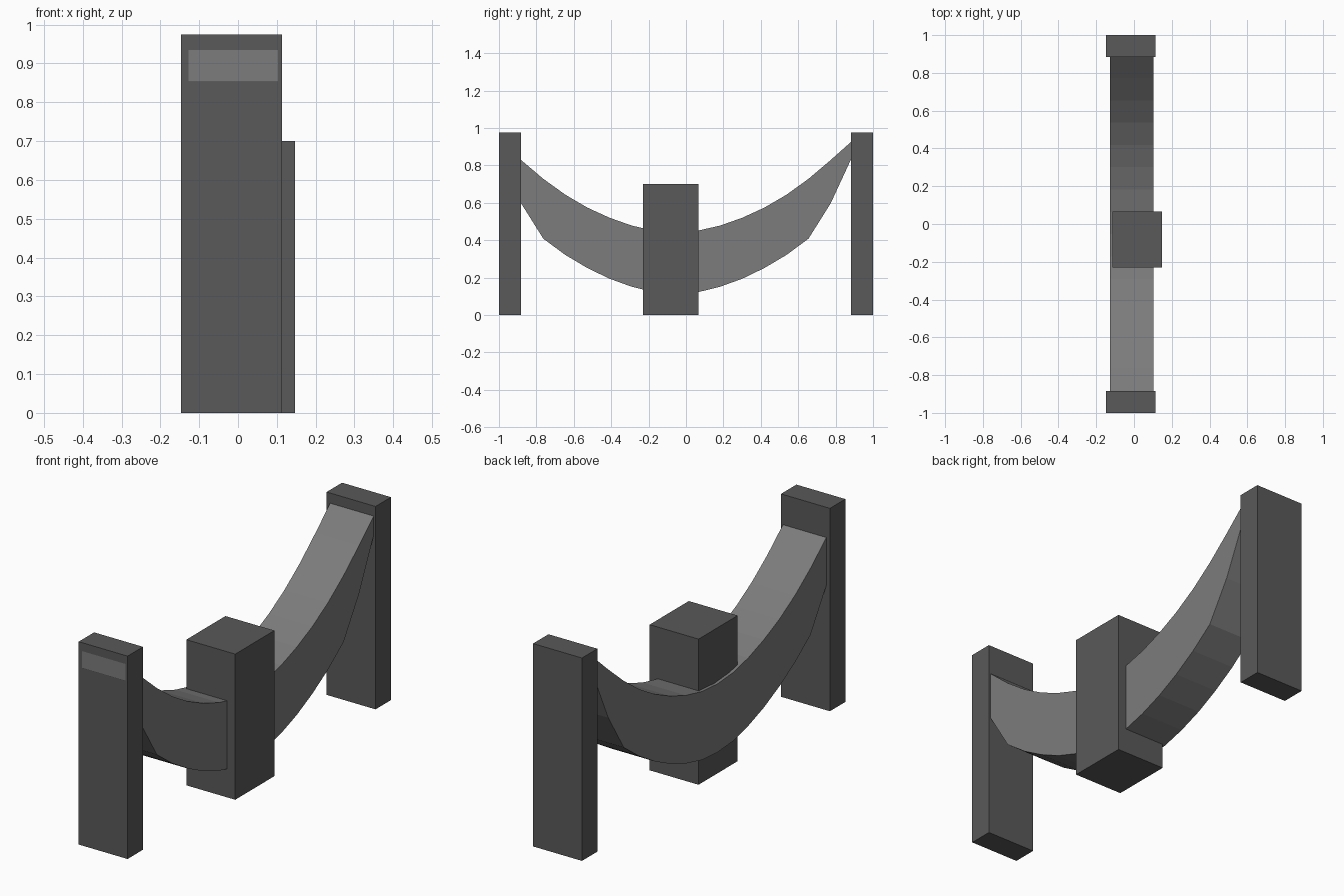
import bpy
import bmesh

if "Cube" in bpy.data.objects:
    bpy.data.objects.remove(bpy.data.objects["Cube"])


def material(name, v):
    m = bpy.data.materials.new(name)
    m.diffuse_color = (v, v, v, 1)
    m.use_nodes = True
    m.node_tree.nodes["Principled BSDF"].inputs["Base Color"].default_value = m.diffuse_color
    return m


dark = material("dark_grey", 0.1)
light = material("mid_grey", 0.2)


def finish(name, bm, mat):
    bmesh.ops.recalc_face_normals(bm, faces=bm.faces)
    me = bpy.data.meshes.new(name)
    bm.to_mesh(me)
    bm.free()
    me.materials.append(mat)
    ob = bpy.data.objects.new(name, me)
    bpy.context.collection.objects.link(ob)
    return ob


def box(name, x, y, z):
    bm = bmesh.new()
    bmesh.ops.create_cube(bm, size=1)
    for v in bm.verts:
        v.co = [(r[0] + r[1]) / 2 + c * (r[1] - r[0]) for c, r in zip(v.co, (x, y, z))]
    return finish(name, bm, dark)


# End posts and the centre block
box("front_post", (-0.147, 0.113), (-1.0, -0.883), (0, 0.975))
box("back_post", (-0.147, 0.113), (0.883, 1.0), (0, 0.975))
box("centre_block", (-0.113, 0.147), (-0.231, 0.066), (0, 0.70))

# Sagging band: (distance from middle, top z, bottom z), mirrored to both sides
half = [(0.0, 0.442, 0.113), (0.118, 0.451, 0.122), (0.236, 0.478, 0.151),
        (0.355, 0.520, 0.194), (0.473, 0.574, 0.251), (0.591, 0.643, 0.321),
        (0.709, 0.728, 0.408), (0.827, 0.828, 0.596), (0.947, 0.935, 0.855)]
stations = [(-d, t, b) for d, t, b in reversed(half[1:])] + half
bm = bmesh.new()
rings = [[bm.verts.new((x, d - 0.054, z)) for x, z in
          ((-0.128, b), (0.103, b), (0.103, t), (-0.128, t))] for d, t, b in stations]
for r0, r1 in zip(rings, rings[1:]):
    for i in range(4):
        j = (i + 1) % 4
        bm.faces.new((r0[i], r0[j], r1[j], r1[i]))
bm.faces.new(rings[0])
bm.faces.new(rings[-1])
finish("sagging_band", bm, light)
